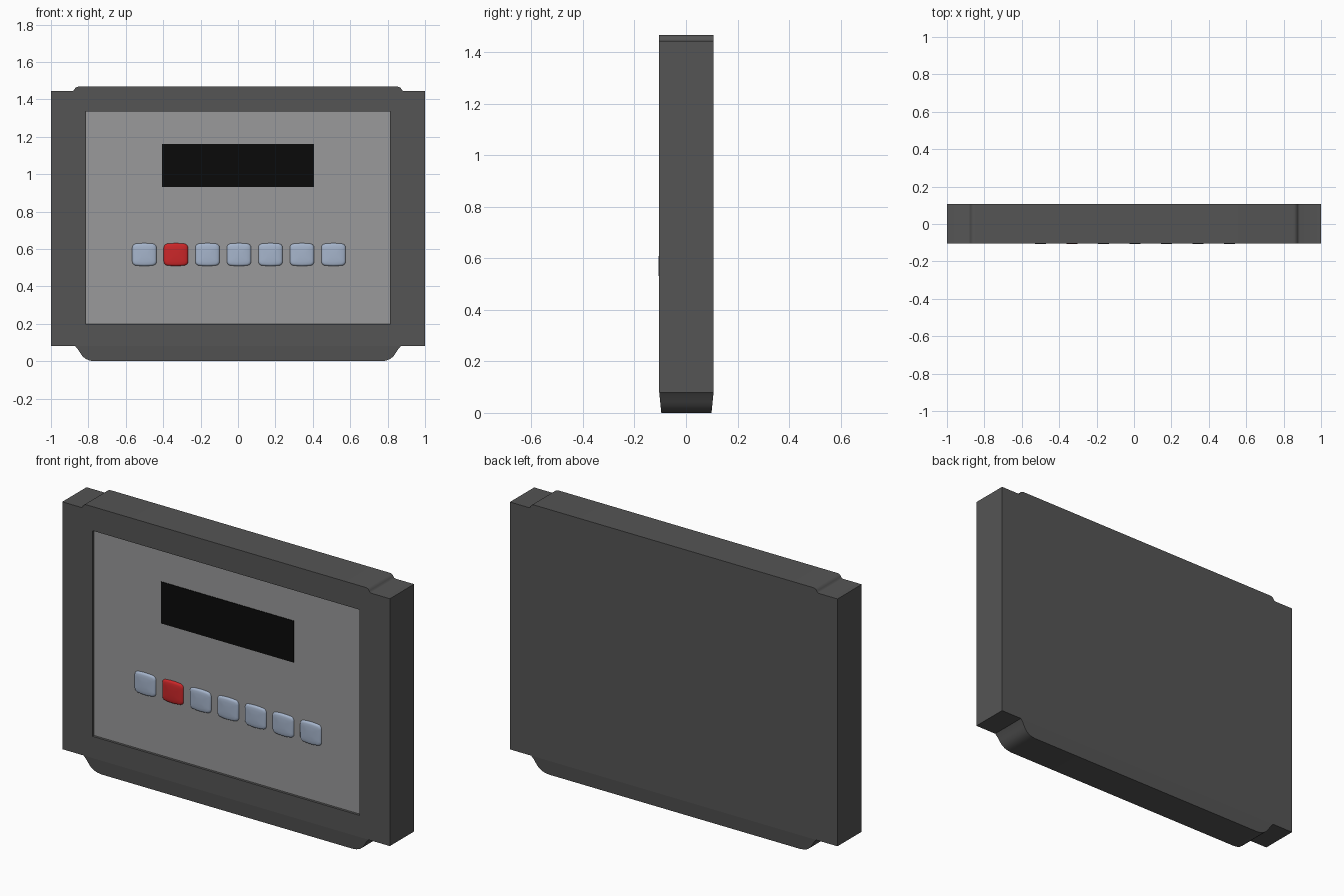
import bpy, bmesh, math

if "Cube" in bpy.data.objects:
    bpy.data.objects.remove(bpy.data.objects["Cube"])

FRONT, BACK = -0.104, 0.107


def material(name, rgb):
    m = bpy.data.materials.new(name)
    m.diffuse_color = (*rgb, 1)
    m.use_nodes = True
    m.node_tree.nodes["Principled BSDF"].inputs["Base Color"].default_value = m.diffuse_color
    return m


def finish(name, bm, mat):
    bmesh.ops.recalc_face_normals(bm, faces=bm.faces)
    for e in bm.edges:
        if len(e.link_faces) == 2 and e.calc_face_angle() > 0.7:
            e.smooth = False
    me = bpy.data.meshes.new(name)
    bm.to_mesh(me)
    bm.free()
    if mat:
        me.materials.append(mat)
    ob = bpy.data.objects.new(name, me)
    bpy.context.collection.objects.link(ob)
    return ob


def box(name, x0, x1, y0, y1, z0, z1, mat=None):
    bm = bmesh.new()
    bmesh.ops.create_cube(bm, size=1)
    for v in bm.verts:
        v.co.x = (x0 + x1) / 2 + v.co.x * (x1 - x0)
        v.co.y = (y0 + y1) / 2 + v.co.y * (y1 - y0)
        v.co.z = (z0 + z1) / 2 + v.co.z * (z1 - z0)
    return finish(name, bm, mat)


dark = material("dark_casing", (0.09, 0.09, 0.09))
grey = material("panel_grey", (0.32, 0.32, 0.325))
black = material("display_black", (0.003, 0.003, 0.003))
blue = material("key_blue", (0.38, 0.46, 0.60))
red = material("key_red", (0.60, 0.02, 0.022))

# Casing: mirrored outlines for the main slab and the tapered lower lip
upper_half = [(0.87, 0.08), (1.0, 0.08), (1.0, 1.445), (0.885, 1.445), (0.878, 1.448),
              (0.874, 1.455), (0.868, 1.463), (0.859, 1.467), (0.85, 1.468)]
lip_half = [(0.765, 0.0), (0.79, 0.003), (0.812, 0.011), (0.83, 0.025),
            (0.843, 0.043), (0.856, 0.064), (0.87, 0.08)]

bm = bmesh.new()
cache = {}


def vert(x, z, side):
    key = (x, z, side)
    if key not in cache:
        taper = 0.008 * max(0, 0.08 - z) / 0.08
        y = FRONT + taper if side == 0 else BACK - taper
        cache[key] = bm.verts.new((x, y, z))
    return cache[key]


for half in (upper_half, lip_half):
    loop = half + [(-x, z) for x, z in reversed(half)]
    for side in (0, 1):
        bm.faces.new([vert(x, z, side) for x, z in loop])
    for a, b in zip(loop, loop[1:] + loop[:1]):
        if a[1] == b[1] == 0.08 and abs(a[0] - b[0]) > 1:
            continue
        f = bm.faces.new([vert(*a, 0), vert(*b, 0), vert(*b, 1), vert(*a, 1)])
        f.smooth = True
casing = finish("casing", bm, dark)

# Shallow rectangular recess in the front of the casing
cutter = box("recess_cutter", -0.815, 0.815, -0.2, FRONT + 0.016, 0.2, 1.335, dark)
cut = casing.modifiers.new("recess", "BOOLEAN")
cut.operation, cut.solver, cut.object = "DIFFERENCE", "EXACT", cutter
bpy.context.view_layer.objects.active = casing
casing.select_set(True)
bpy.ops.object.modifier_apply(modifier="recess")
bpy.data.objects.remove(cutter, do_unlink=True)

# Face panel and display window
box("face_panel", -0.814, 0.814, FRONT + 0.012, FRONT + 0.02, 0.201, 1.334, grey)
box("display_window", -0.405, 0.405, FRONT + 0.009, FRONT + 0.015, 0.93, 1.16, black)


# Keys: rounded outline with bowed edges and a cushioned front
def key_button(name, cx, cz, mat, w=0.065, h=0.055, r=0.018):
    outline = []
    for sx, sz, start in ((1, 1, 0), (-1, 1, 90), (-1, -1, 180), (1, -1, 270)):
        for i in range(6):
            a = math.radians(start + i * 18)
            outline.append((sx * (w - r) + r * math.cos(a), sz * (h - r) + r * math.sin(a)))
        if start in (0, 180):
            outline += [(sx * (w - r) * (1 - t / 2), sz * h) for t in (1, 2, 3)]
    bm = bmesh.new()
    rings = []
    for s, y in ((1, -0.088), (1, -0.096), (0.97, -0.100), (0.92, -0.103),
                 (0.82, -0.105), (0.6, -0.106), (0.3, -0.107)):
        ring = []
        for x, z in outline:
            bow = math.copysign(0.006, z) * (1 - (x / w) ** 2)
            dish = 0.004 * (s * x / w) ** 2 if y < -0.09 else 0
            ring.append(bm.verts.new((cx + s * x, y + dish, cz + s * (z + bow))))
        rings.append(ring)
    n = len(outline)
    for a, b in zip(rings, rings[1:]):
        for i in range(n):
            bm.faces.new([a[i], a[(i + 1) % n], b[(i + 1) % n], b[i]])
    bm.faces.new(rings[-1])
    bm.faces.new(rings[0])
    for f in bm.faces:
        f.smooth = True
    finish(name, bm, mat)


for i in range(7):
    key_button(f"key_{i + 1}", 0.005 + (i - 3) * 0.1685, 0.57, red if i == 1 else blue)
